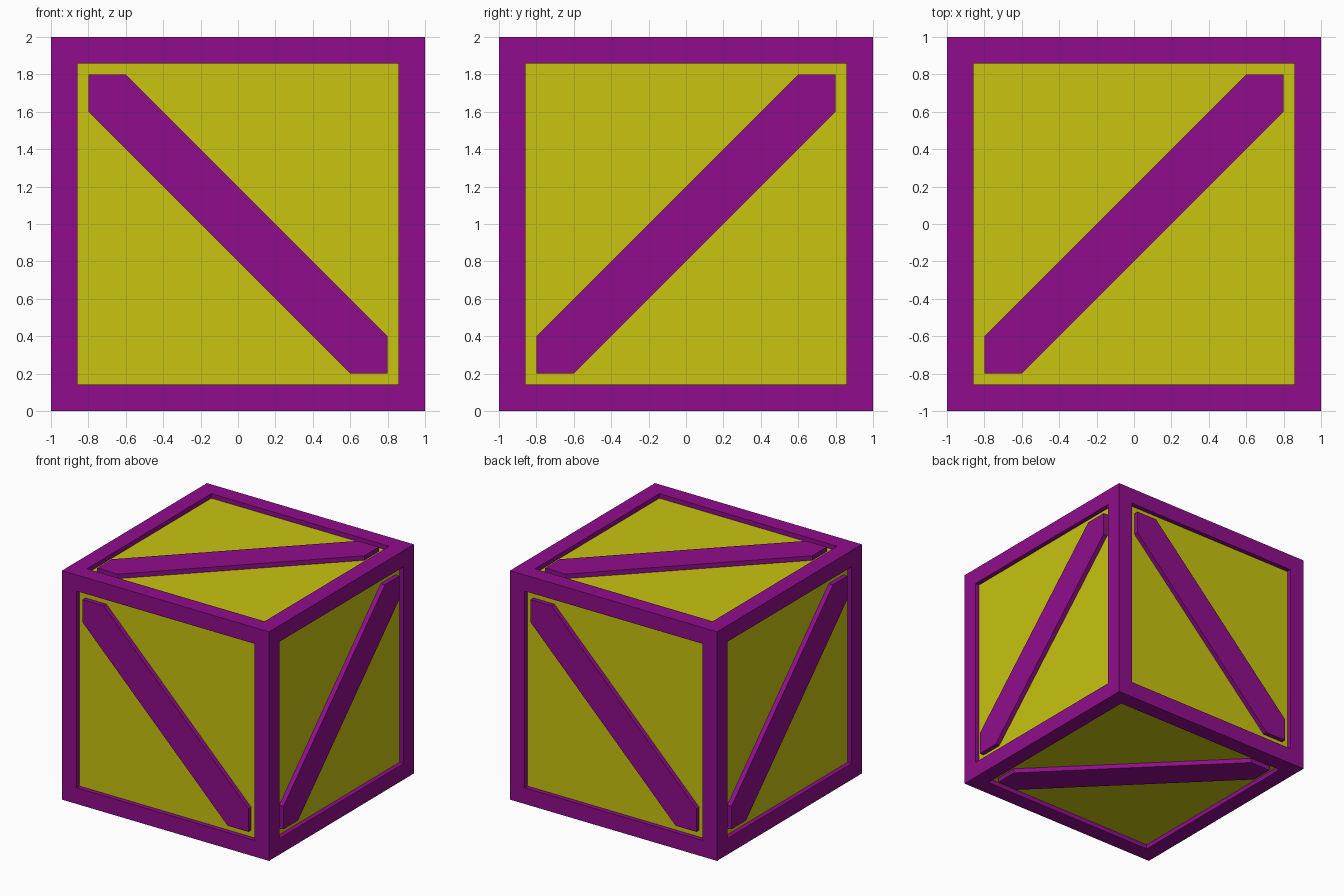
import bpy, bmesh
from mathutils import Vector

if "Cube" in bpy.data.objects:
    bpy.data.objects.remove(bpy.data.objects["Cube"])

HALF, RIM, DEPTH = 1.0, 0.2, 0.04
INNER = HALF - RIM
CENTRE = Vector((0, 0, HALF))


def material(name, rgb):
    mat = bpy.data.materials.new(name)
    mat.diffuse_color = (*rgb, 1)
    mat.use_nodes = True
    mat.node_tree.nodes["Principled BSDF"].inputs["Base Color"].default_value = mat.diffuse_color
    return mat


def finish(name, bm, mat):
    bmesh.ops.recalc_face_normals(bm, faces=bm.faces[:])
    mesh = bpy.data.meshes.new(name)
    bm.to_mesh(mesh)
    bm.free()
    mesh.materials.append(mat)
    obj = bpy.data.objects.new(name, mesh)
    obj.location = CENTRE
    bpy.context.collection.objects.link(obj)


purple = material("purple", (0.28, 0.004, 0.265))
yellow = material("yellow", (0.58, 0.55, 0.005))

# Outer frame: cube with a square opening through every side
bm = bmesh.new()
bmesh.ops.create_cube(bm, size=2 * HALF)
sides = bm.faces[:]
bmesh.ops.inset_individual(bm, faces=sides, thickness=RIM)
inner = bmesh.ops.extrude_discrete_faces(bm, faces=sides)["faces"]
for f in inner:
    f.normal_update()
    bmesh.ops.translate(bm, verts=f.verts[:], vec=-f.normal * RIM)
bmesh.ops.delete(bm, geom=inner, context='FACES')
bmesh.ops.remove_doubles(bm, verts=bm.verts[:], dist=1e-4)
finish("frame", bm, purple)

# Recessed panels: one inner box
bm = bmesh.new()
bmesh.ops.create_cube(bm, size=2 * (HALF - DEPTH))
finish("panels", bm, yellow)

# Diagonal braces: outline in face coordinates, flush with the frame
a, b = INNER, INNER - RIM
outline = [(-a, -a), (-b, -a), (a, b), (a, a), (b, a), (-a, -b)]
X, Y, Z = Vector((1, 0, 0)), Vector((0, 1, 0)), Vector((0, 0, 1))
# name, right, up, outward, diagonal direction
braces = [("front", X, Z, -Y, -1), ("right", Y, Z, X, 1),
          ("back", -X, Z, Y, -1), ("left", -Y, Z, -X, 1),
          ("top", X, Y, Z, 1), ("bottom", X, -Y, -Z, 1)]
for name, u, v, n, s in braces:
    bm = bmesh.new()
    face = bm.faces.new([bm.verts.new(u * p * s + v * q + n * HALF) for p, q in outline])
    ext = bmesh.ops.extrude_face_region(bm, geom=[face], use_keep_orig=True)["geom"]
    verts = [e for e in ext if isinstance(e, bmesh.types.BMVert)]
    bmesh.ops.translate(bm, verts=verts, vec=-n * 0.1)
    finish(name + "_brace", bm, purple)
